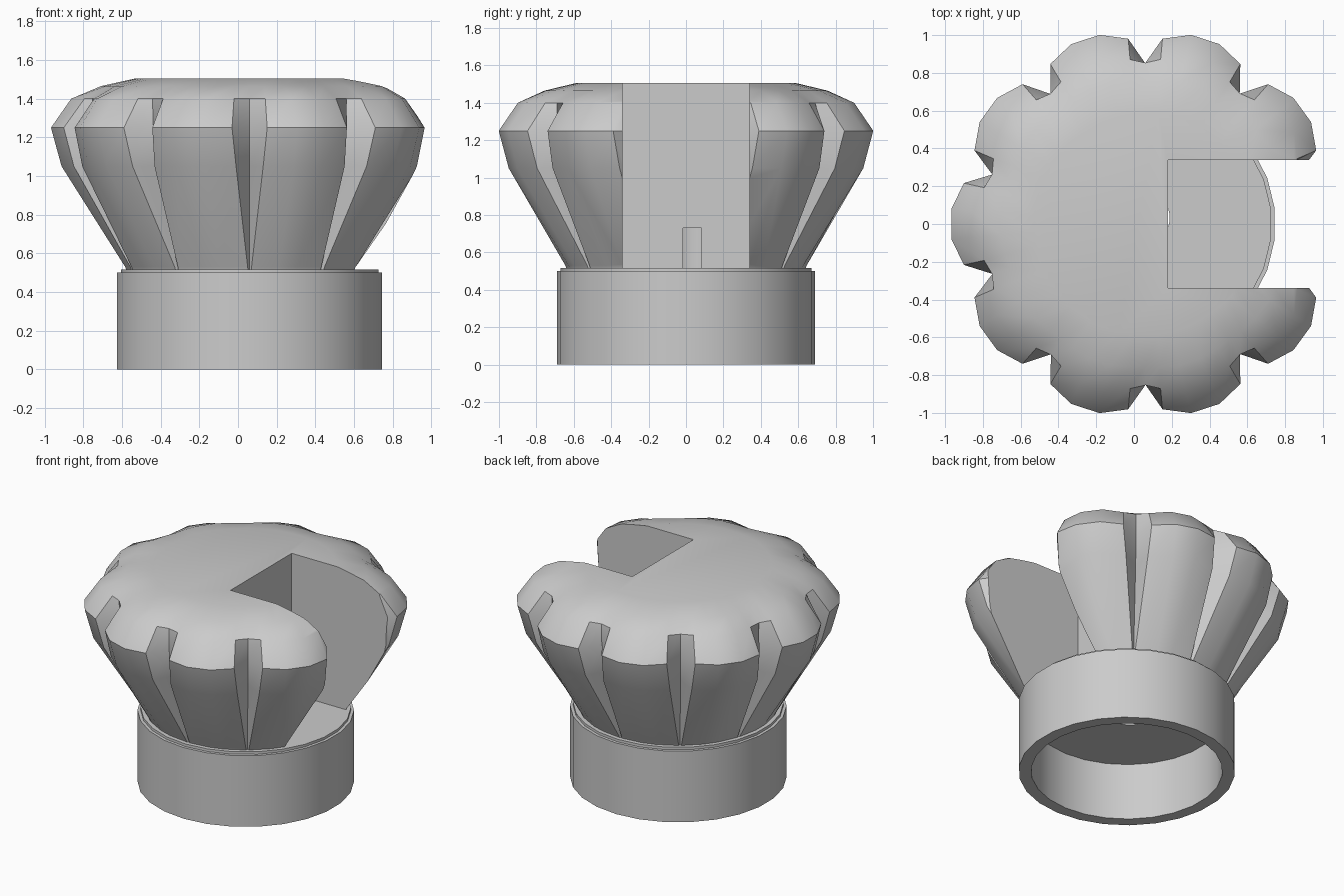
import bpy, bmesh
from math import radians, cos, sin, pi

cube = bpy.data.objects.get("Cube")
if cube:
    bpy.data.objects.remove(cube, do_unlink=True)

AXIS_X = 0.06      # the round parts share this axis
LOBES = 10

grey = bpy.data.materials.new("plain grey")
grey.use_nodes = True
grey.diffuse_color = (0.6, 0.6, 0.6, 1)
grey.node_tree.nodes["Principled BSDF"].inputs["Base Color"].default_value = (0.6, 0.6, 0.6, 1)


def skin(name, rings, close_loop=False):
    """Join equal rings of points into a solid, capped or closed on itself."""
    bm = bmesh.new()
    loops = [[bm.verts.new(p) for p in ring] for ring in rings]
    n = len(loops[0])
    pairs = list(zip(loops, loops[1:]))
    if close_loop:
        pairs.append((loops[-1], loops[0]))
    else:
        bm.faces.new(loops[0][::-1])
        bm.faces.new(loops[-1])
    for low, high in pairs:
        for i in range(n):
            j = (i + 1) % n
            bm.faces.new((low[i], low[j], high[j], high[i]))
    bmesh.ops.recalc_face_normals(bm, faces=bm.faces)
    mesh = bpy.data.meshes.new(name)
    bm.to_mesh(mesh)
    bm.free()
    mesh.materials.append(grey)
    obj = bpy.data.objects.new(name, mesh)
    bpy.context.collection.objects.link(obj)
    return obj


def circle(r, z, n, y=0.0):
    return [(AXIS_X + r * cos(pi / 2 + 2 * pi * i / n),
             y + r * sin(pi / 2 + 2 * pi * i / n), z) for i in range(n)]


def pleated_ring(z, lobe, corner, valley, offset):
    """One ring of the crown: a valley point and four lobe points per pleat."""
    step = 360 / LOBES
    pts = []
    for k in range(LOBES):
        start = 90 + k * step
        for a, r in ((0, valley), (offset, corner), (13.6, lobe),
                     (step - 13.6, lobe), (step - offset, corner)):
            t = radians(start + a)
            pts.append((AXIS_X + r * cos(t), r * sin(t), z))
    return pts


def cut(obj, cutter):
    bpy.context.view_layer.objects.active = obj
    mod = obj.modifiers.new("cut", 'BOOLEAN')
    mod.operation = 'DIFFERENCE'
    mod.solver = 'EXACT'
    mod.object = cutter
    bpy.ops.object.modifier_apply(modifier=mod.name)


# Puffed crown: z, lobe, corner and valley radius, corner angle
crown = skin("pleated_crown", [pleated_ring(*row) for row in (
    (0.516, 0.64, 0.64, 0.63, 0.8),
    (0.53, 0.645, 0.645, 0.63, 0.9),
    (1.05, 0.975, 0.935, 0.81, 4.3),
    (1.25, 1.03, 0.985, 0.85, 5.3),
    (1.40, 0.925, 0.875, 0.853, 5.3),
    (1.465, 0.77, 0.76, 0.75, 5.8),
    (1.505, 0.59, 0.59, 0.59, 6.5))])

# Head band: closed shell with a stepped top and a hollow underside
SIDES = 26
band = skin("head_band", [circle(r, z, SIDES) for r, z in (
    (0.13, 0.40), (0.61, 0.40), (0.61, 0.0), (0.69, 0.0),
    (0.69, 0.50), (0.67, 0.50), (0.67, 0.518), (0.13, 0.518))], True)

# Vertical bore through the middle
for v in band.data.vertices:
    if (v.co.x - AXIS_X) ** 2 + v.co.y ** 2 < 0.04:
        v.co.y += 0.033
bore = skin("bore_cutter", [circle(0.13, z, SIDES, 0.033) for z in (0.3, 0.73)])

# Square slot in the model's left side
slot = skin("slot_cutter", [[(0.18, -0.34, z), (1.5, -0.34, z),
                             (1.5, 0.34, z), (0.18, 0.34, z)] for z in (0.4, 1.8)])
for cutter in (slot, bore):
    cutter.hide_render = True
    cut(crown, cutter)
for cutter in (slot, bore):
    bpy.data.objects.remove(cutter, do_unlink=True)

# Smooth shading with sharp creases
for obj in (crown, band):
    bpy.ops.object.select_all(action='DESELECT')
    obj.select_set(True)
    bpy.context.view_layer.objects.active = obj
    bpy.ops.object.shade_smooth_by_angle(angle=radians(30))
